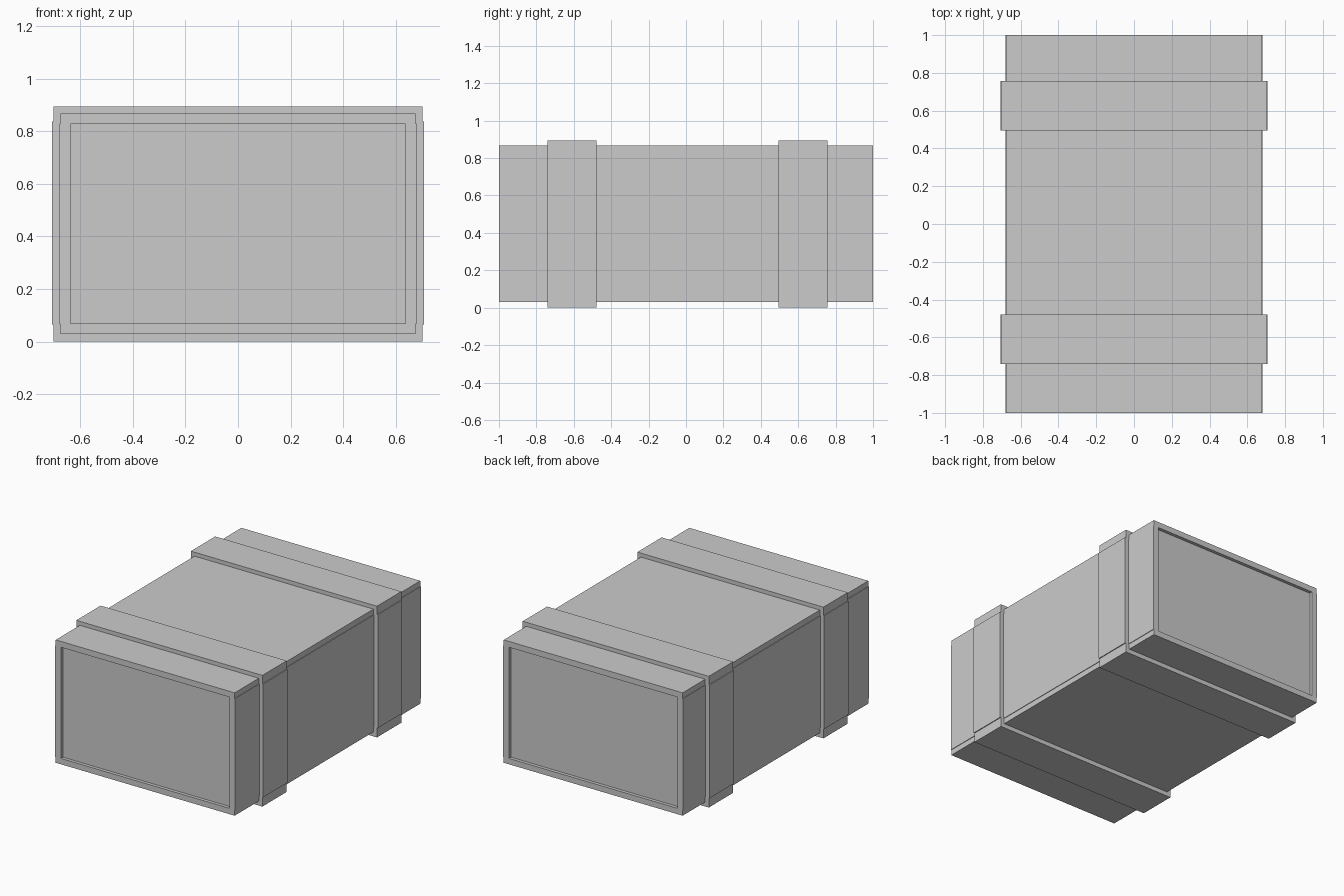
import bpy

if "Cube" in bpy.data.objects:
    bpy.data.objects.remove(bpy.data.objects["Cube"])


def box(name, x, y, z):
    """Box from (min, max) ranges on each axis."""
    bpy.ops.mesh.primitive_cube_add(size=1)
    o = bpy.context.object
    o.name = name
    o.location = [(a + b) / 2 for a, b in (x, y, z)]
    o.scale = [b - a for a, b in (x, y, z)]
    bpy.ops.object.transform_apply(location=True, rotation=True, scale=True)
    return o


def side_range(s, inner, outer):
    return tuple(sorted((s * inner, s * outer)))


# Lid and base boards
box("lid_board", (-0.675, 0.675), (-1, 1), (0.828, 0.868))
box("base_board", (-0.675, 0.675), (-1, 1), (0.03, 0.07))

for s, label in ((-1, "left"), (1, "right")):
    # Side walls, standing slightly proud of lid and base
    box(label + "_wall", side_range(s, 0.636, 0.679), (-1, 1), (0.067, 0.83))

for s, label in ((-1, "front"), (1, "back")):
    # Recessed end panels
    box(label + "_panel", (-0.637, 0.637), side_range(s, 0.94, 0.978), (0.069, 0.829))

# Two bands of battens around the crate
for label, y in (("front", (-0.74, -0.478)), ("back", (0.495, 0.757))):
    box(label + "_top_batten", (-0.702, 0.702), y, (0.838, 0.895))
    box(label + "_bottom_batten", (-0.702, 0.702), y, (0.0, 0.065))
    for s, side in ((-1, "left"), (1, "right")):
        box(f"{label}_{side}_batten", side_range(s, 0.66, 0.708), y, (0.065, 0.838))
